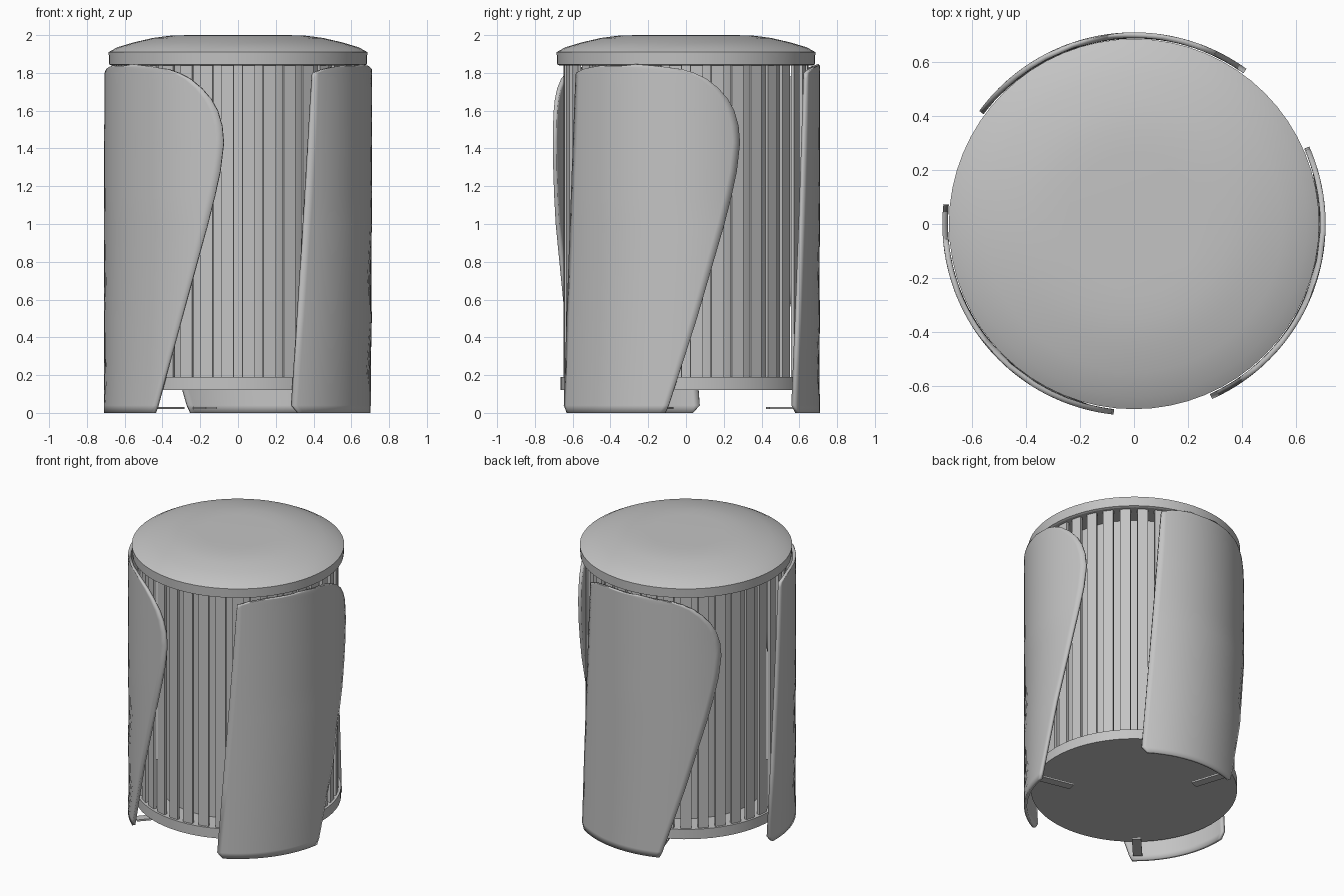
import bpy, bmesh, math
from mathutils import Matrix

cube = bpy.data.objects.get("Cube")
if cube:
    bpy.data.objects.remove(cube, do_unlink=True)

GREY = 0.55
mat = bpy.data.materials.new("grey_metal")
mat.use_nodes = True
mat.diffuse_color = (GREY, GREY, GREY, 1)
mat.node_tree.nodes["Principled BSDF"].inputs["Base Color"].default_value = (GREY, GREY, GREY, 1)


def finish(name, bm, smooth=None):
    bmesh.ops.recalc_face_normals(bm, faces=bm.faces)
    mesh = bpy.data.meshes.new(name)
    bm.to_mesh(mesh)
    bm.free()
    mesh.materials.append(mat)
    ob = bpy.data.objects.new(name, mesh)
    bpy.context.collection.objects.link(ob)
    if smooth:
        bpy.ops.object.select_all(action='DESELECT')
        bpy.context.view_layer.objects.active = ob
        ob.select_set(True)
        bpy.ops.object.shade_smooth_by_angle(angle=math.radians(smooth))
    return ob


def polar(r, deg, z):
    a = math.radians(deg)
    return (r * math.cos(a), r * math.sin(a), z)


def lathe(name, profile, segments=64, smooth=30):
    """Closed round body from (radius, z) rings, capped at both ends."""
    bm = bmesh.new()
    rings = [[bm.verts.new(polar(r, 360 * i / segments, z)) for i in range(segments)]
             for r, z in profile]
    for a, b in zip(rings, rings[1:]):
        for i in range(segments):
            j = (i + 1) % segments
            bm.faces.new((a[i], a[j], b[j], b[i]))
    bm.faces.new(rings[0])
    bm.faces.new(rings[-1])
    return finish(name, bm, smooth)


def add_box(bm, size, centre, deg):
    """Box whose local x points outward at the given angle."""
    m = (Matrix.Rotation(math.radians(deg), 4, 'Z') @ Matrix.Translation(centre)
         @ Matrix.Diagonal((*size, 1)))
    bmesh.ops.create_cube(bm, size=1, matrix=m)


# Base, inner container and domed lid
lathe("base_disc", [(0.665, 0.12), (0.665, 0.19)])
lathe("inner_bin", [(0.50, 0.19), (0.50, 1.84)])
lathe("lid", [(0.67, 1.84), (0.682, 1.845), (0.685, 1.91), (0.64, 1.935),
              (0.55, 1.962), (0.45, 1.985), (0.35, 1.998), (0.25, 2.0)], smooth=20)

# Ring of upright slats
SLATS = 36
bm = bmesh.new()
for i in range(SLATS):
    add_box(bm, (0.02, 0.068, 1.65), (0.638, 0, 1.015), 360 * (i + 0.5) / SLATS)
finish("slats", bm)

# Wrapped leaf panels: (height, leading angle, trailing angle) per row
rows = [(0.0, 177, 231), (0.04, 174, 232.5), (0.5, 176.8, 244.7), (1.0, 179.8, 256.8),
        (1.15, 180.7, 260), (1.28, 181.4, 262.4), (1.43, 182.3, 263.9), (1.52, 182.8, 263.2),
        (1.6, 183.3, 261.2), (1.66, 183.6, 258.4), (1.72, 184, 254), (1.77, 184.3, 248.7),
        (1.80, 184.6, 243.5), (1.82, 190, 238), (1.83, 195, 229), (1.836, 201, 218)]
COLS = 24
for k, side in enumerate(("right", "left", "back")):
    bm = bmesh.new()
    grid = []
    for z, lead, trail in rows:
        grid.append([bm.verts.new(polar(0.689, 120 * k + lead + (trail - lead) * c / COLS, z))
                     for c in range(COLS + 1)])
    for a, b in zip(grid, grid[1:]):
        for c in range(COLS):
            bm.faces.new((a[c], a[c + 1], b[c + 1], b[c]))
    panel = finish(side + "_panel", bm, 30)
    mod = panel.modifiers.new("thickness", 'SOLIDIFY')
    mod.thickness = 0.02
    mod.offset = -1

    # Small foot tab reaching in from the panel's lower corner
    bm = bmesh.new()
    add_box(bm, (0.22, 0.06, 0.012), (0.565, 0, 0.026), 228 + 120 * k)
    finish(side + "_foot_tab", bm)
